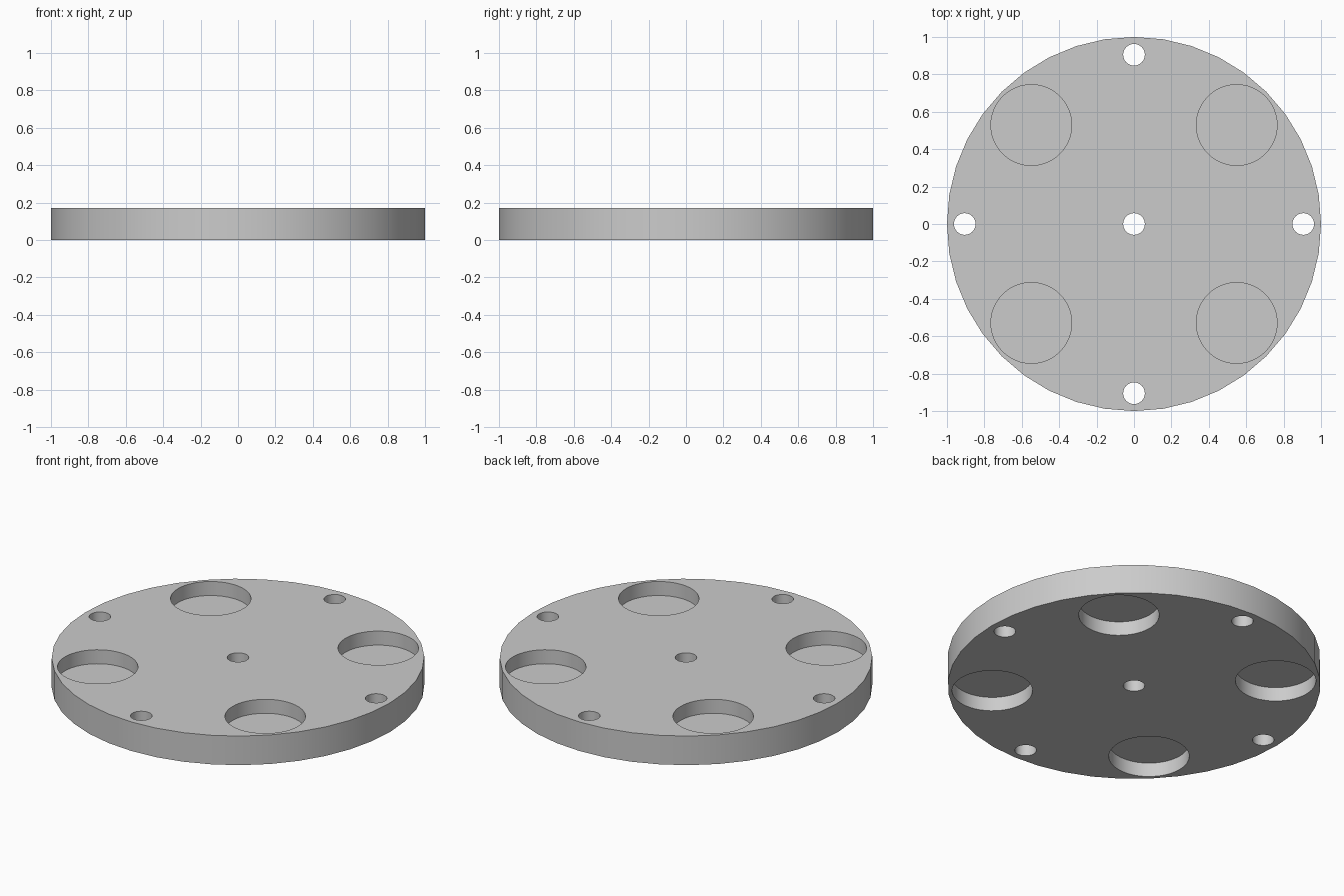
import bpy
import math

cube = bpy.data.objects.get("Cube")
if cube:
    bpy.data.objects.remove(cube, do_unlink=True)

THICK = 0.172
POCKET = 0.083   # pocket depth, leaving a thin web between top and bottom

grey = bpy.data.materials.new("light grey")
grey.use_nodes = True
colour = (0.6, 0.6, 0.6, 1)
grey.diffuse_color = colour
grey.node_tree.nodes["Principled BSDF"].inputs["Base Color"].default_value = colour


def cylinder(name, radius, x, y, z0, z1, sides):
    bpy.ops.mesh.primitive_cylinder_add(
        vertices=sides, radius=radius, depth=z1 - z0,
        location=(x, y, (z0 + z1) / 2))
    obj = bpy.context.object
    obj.name = name
    obj.data.materials.append(grey)
    return obj


# Round plate
plate = cylinder("round_plate", 1, 0, 0, 0, THICK, 40)
cutters = []

# Centre hole and four rim holes, right through
cutters.append(cylinder("centre_hole_cutter", 0.058, 0, 0, -0.1, 0.3, 32))
for i in range(4):
    a = i * math.pi / 2
    cutters.append(cylinder("rim_hole_cutter", 0.058, 0.905 * math.cos(a),
                            0.905 * math.sin(a), -0.1, 0.3, 32))

# Four wide blind pockets on each face
for x in (-0.549, 0.549):
    for y in (-0.529, 0.529):
        cutters.append(cylinder("top_pocket_cutter", 0.216, x, y,
                                THICK - POCKET, 0.3, 48))
        cutters.append(cylinder("bottom_pocket_cutter", 0.216, x, y,
                                -0.1, POCKET, 48))

# Apply the cuts, then remove the cutters
bpy.ops.object.select_all(action="DESELECT")
plate.select_set(True)
bpy.context.view_layer.objects.active = plate
for cutter in cutters:
    mod = plate.modifiers.new("cut", "BOOLEAN")
    mod.operation = "DIFFERENCE"
    mod.solver = "EXACT"
    mod.object = cutter
    bpy.ops.object.modifier_apply(modifier=mod.name)
    bpy.data.objects.remove(cutter, do_unlink=True)

bpy.ops.object.shade_smooth_by_angle(angle=math.radians(30))
